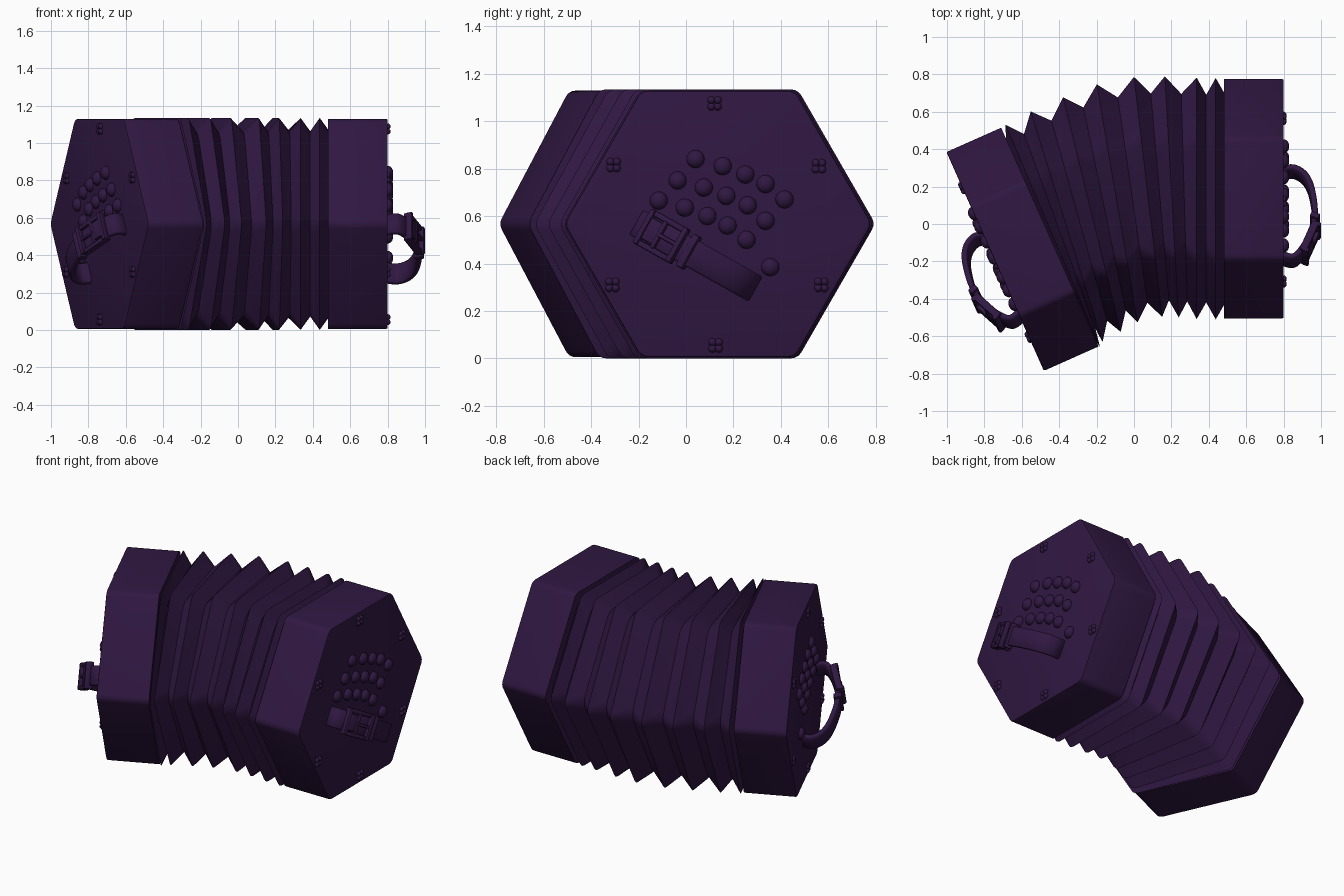
import bpy, bmesh, math
from mathutils import Matrix, Vector

if "Cube" in bpy.data.objects:
    bpy.data.objects.remove(bpy.data.objects["Cube"])

purple = bpy.data.materials.new("dark_purple")
purple.diffuse_color = (0.03, 0.009, 0.055, 1)
purple.use_nodes = True
purple.node_tree.nodes["Principled BSDF"].inputs["Base Color"].default_value = purple.diffuse_color
ZC = 0.567  # height of the body axis


def finish(bm, name, matrix=None, angle=35):
    if matrix:
        bm.transform(matrix)
    bmesh.ops.recalc_face_normals(bm, faces=bm.faces)
    me = bpy.data.meshes.new(name)
    bm.to_mesh(me)
    bm.free()
    ob = bpy.data.objects.new(name, me)
    me.materials.append(purple)
    bpy.context.collection.objects.link(ob)
    bpy.ops.object.select_all(action='DESELECT')
    ob.select_set(True)
    bpy.context.view_layer.objects.active = ob
    bpy.ops.object.shade_smooth_by_angle(angle=math.radians(angle))
    return ob


def loft(bm, rings):
    loops = [[bm.verts.new(p) for p in r] for r in rings]
    n = len(loops[0])
    for a, b in zip(loops, loops[1:]):
        for i in range(n):
            j = (i + 1) % n
            bm.faces.new((a[i], a[j], b[j], b[i]))
    bm.faces.new(loops[0][::-1])
    bm.faces.new(loops[-1])


def hexagon(x, R, r, segs=4):
    """Rounded hexagon ring in the YZ plane, points along +-y."""
    pts = []
    d = R - r / math.cos(math.pi / 6)
    for k in range(6):
        c = math.radians(60 * k)
        for i in range(segs + 1):
            a = c + math.radians(-30 + 60 * i / segs)
            pts.append(Vector((x, d * math.cos(c) + r * math.cos(a),
                               ZC + d * math.sin(c) + r * math.sin(a))))
    return pts


def smooth_path(pts, sub=4):
    p = [Vector(q) for q in pts]
    p = [2 * p[0] - p[1]] + p + [2 * p[-1] - p[-2]]
    out = []
    for i in range(1, len(p) - 2):
        a, b, c, d = p[i - 1:i + 3]
        for k in range(sub):
            t = k / sub
            out.append(0.5 * (2 * b + (c - a) * t + (2 * a - 5 * b + 4 * c - d) * t * t
                              + (3 * b - a - 3 * c + d) * t ** 3))
    return out + [p[-2]]


def box(bm, centre, size, rot, bevel=0.008):
    part = bmesh.new()
    bmesh.ops.create_cube(part, size=1, matrix=Matrix.Diagonal((*size, 1)))
    bmesh.ops.bevel(part, geom=part.edges[:], offset=bevel, segments=2, affect='EDGES', profile=0.5)
    part.transform(Matrix.Translation(centre) @ rot)
    me = bpy.data.meshes.new("tmp")
    part.to_mesh(me)
    part.free()
    bm.from_mesh(me)
    bpy.data.meshes.remove(me)


def dome(bm, loc, scale, u=16, v=10):
    bmesh.ops.create_uvsphere(bm, u_segments=u, v_segments=v, radius=1, matrix=Matrix.Translation(loc)
                              @ Matrix.Diagonal((*scale, 1)) @ Matrix.Rotation(math.pi / 2, 4, 'Y'))


# Positions read as (y, z) on the right end; the body axis is at y = 0.135
BUTTONS = [(.04, .84), (.155, .81), (.25, .775), (.335, .735), (.415, .67),
           (-.035, .75), (.075, .72), (.17, .685), (.26, .645), (.335, .58),
           (-.115, .665), (-.005, .635), (.09, .60), (.175, .56), (.255, .50), (.355, .385)]
SCREWS = [(.12, 1.075), (.56, .81), (.57, .31), (.125, .055), (-.31, .31), (-.305, .815)]
STRAP = [(0, -.01), (-.012, .05), (.02, .105), (.08, .14), (.17, .16), (.27, .168),
         (.35, .155), (.42, .13), (.49, .095), (.535, .05), (.52, -.01)]
DEPTH = 0.32


def build_end(side, M):
    # Wooden end box with softened outer rim
    bm = bmesh.new()
    loft(bm, [hexagon(0, .648, .05), hexagon(DEPTH - .008, .648, .05),
              hexagon(DEPTH - .002, .645, .05), hexagon(DEPTH, .639, .05)])
    finish(bm, side + "_end_box", M)

    # Finger buttons
    bm = bmesh.new()
    for y, z in BUTTONS:
        dome(bm, (DEPTH, y - .135, z), (.03, .038, .038))
    finish(bm, side + "_buttons", M, 60)

    # Four-lobed screw heads
    bm = bmesh.new()
    for y, z in SCREWS:
        for a in range(4):
            t = math.radians(45 + 90 * a)
            dome(bm, (DEPTH, y - .135 + .019 * math.cos(t), z + .019 * math.sin(t)),
                 (.016, .017, .017), 10, 6)
    finish(bm, side + "_screws", M, 60)

    # Arched hand strap: s runs along the strap, h away from the face
    u, v, n = Vector((0, -.872, .49)), Vector((0, .49, .872)), Vector((1, 0, 0))
    base = Vector((DEPTH, .27 - .135, .305))
    path = smooth_path(STRAP)
    rings = []
    for i, p in enumerate(path):
        t = (path[min(i + 1, len(path) - 1)] - path[max(i - 1, 0)]).normalized()
        out = n * t.x - u * t.y
        c = base + u * p.x + n * p.y
        w, h, k = .06, .015, .007
        sec = [(-w, -h + k), (-w + k, -h), (w - k, -h), (w, -h + k),
               (w, h - k), (w - k, h), (-w + k, h), (-w, h - k)]
        rings.append([c + v * a + out * b for a, b in sec])
    bm = bmesh.new()
    loft(bm, rings)
    finish(bm, side + "_hand_strap", M, 50)

    # Buckle frame, prong and keeper following the strap slope
    bm = bmesh.new()
    t = Vector((.19, -.075)).normalized()
    tan, out = u * t.x + n * t.y, n * t.x - u * t.y
    rot = Matrix((tan, v, out)).transposed().to_4x4()
    mid = base + u * .425 + n * .138
    for sgn in (-1, 1):
        box(bm, mid + v * .07 * sgn, (.19, .026, .042), rot)
        box(bm, mid + tan * .085 * sgn + out * .012, (.026, .165, .036), rot)
    box(bm, mid + tan * .01 + out * .012, (.022, .13, .026), rot)
    box(bm, mid - tan * .035 + out * .018, (.10, .018, .022), rot, .006)
    box(bm, base + u * .295 + n * .168, (.034, .155, .05), rot)
    box(bm, mid + tan * .045 + out * .014, (.06, .10, .02), rot, .006)
    finish(bm, side + "_buckle", M)


TILT = 24
build_end("right", Matrix.Translation((.48, .135, 0)))
build_end("left", Matrix.Translation((-.45, -.07, 0))
          @ Matrix.Rotation(math.radians(TILT), 4, 'Z') @ Matrix.Diagonal((-1, 1, 1, 1)))

# Pleated bellows: each peak is (x, y, tilt), valleys lie midway between peaks
PEAKS = [(.437, .135, 0), (.335, .137, 0), (.202, .145, 3.3), (.075, .145, 6.7),
         (-.09, .11, 9.7), (-.225, .05, 13.8), (-.36, -.015, 17.3), (-.434, -.064, 23)]


def pleat(x, y, tilt, R, r):
    m = Matrix.Translation((x, y, 0)) @ Matrix.Rotation(math.radians(tilt), 4, 'Z')
    return [m @ p for p in hexagon(0, R, r, 3)]


rings = [pleat(.49, .135, 0, .57, .1)]
for i, p in enumerate(PEAKS):
    rings.append(pleat(*p, .654, .05))
    if i + 1 < len(PEAKS):
        q = PEAKS[i + 1]
        rings.append(pleat(*[(a + b) / 2 for a, b in zip(p, q)], .572, .1))
rings.append(pleat(-.46, -.074, TILT, .57, .1))
bm = bmesh.new()
loft(bm, rings)
finish(bm, "bellows", None, 25)
